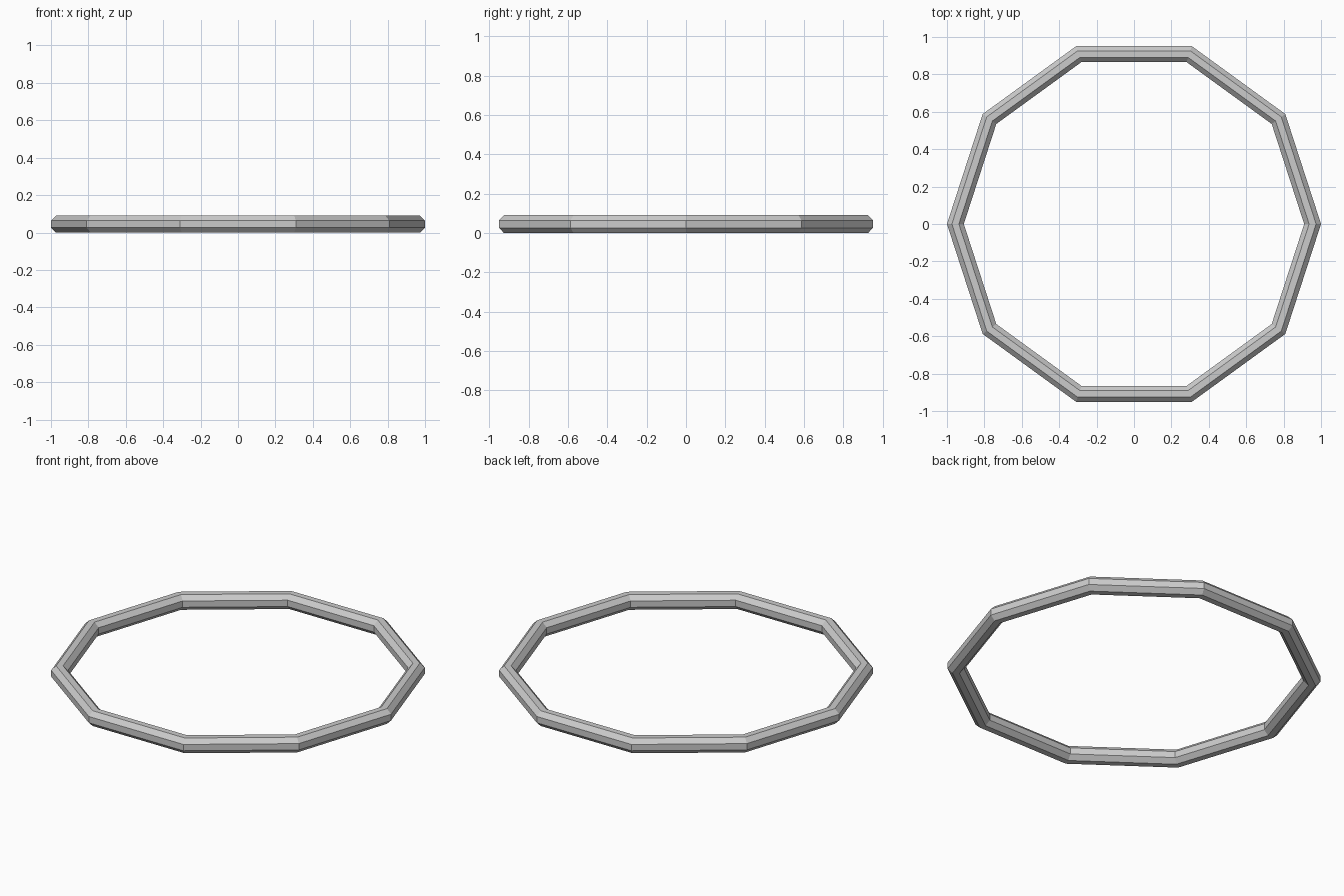
import bpy, bmesh
from math import cos, sin, pi

if "Cube" in bpy.data.objects:
    bpy.data.objects.remove(bpy.data.objects["Cube"])

SIDES, SECTION = 10, 8      # ten straight segments, octagonal tube
HALF = 0.045                # half thickness of the tube
CENTRE = 1.0 - HALF         # tube centre radius at the corners
R = HALF / cos(pi / SECTION)

# Ring: octagonal section with a flat top, swept round a decagon
bm = bmesh.new()
loops = []
for i in range(SIDES):
    a = 2 * pi * i / SIDES
    loop = []
    for j in range(SECTION):
        b = 2 * pi * (j + 0.5) / SECTION
        d = CENTRE + R * cos(b)
        loop.append(bm.verts.new((d * cos(a), d * sin(a), HALF + R * sin(b))))
    loops.append(loop)
for i in range(SIDES):
    p, q = loops[i], loops[(i + 1) % SIDES]
    for j in range(SECTION):
        k = (j + 1) % SECTION
        bm.faces.new((p[j], q[j], q[k], p[k]))
bmesh.ops.recalc_face_normals(bm, faces=bm.faces[:])

mesh = bpy.data.meshes.new("ring")
bm.to_mesh(mesh)
bm.free()
bpy.context.collection.objects.link(bpy.data.objects.new("ring", mesh))
